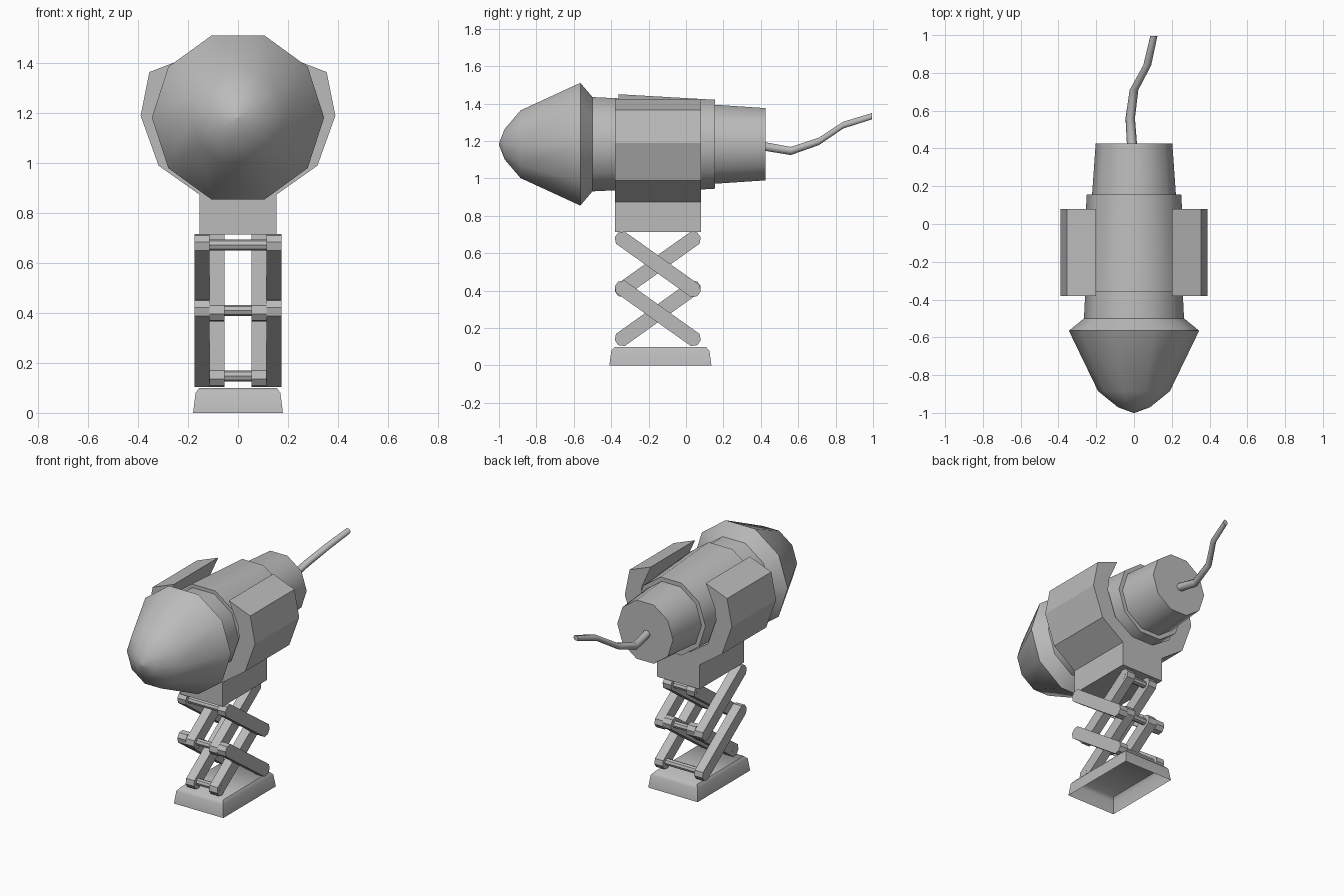
import bpy, bmesh, math
from mathutils import Vector

cube = bpy.data.objects.get("Cube")
if cube:
    bpy.data.objects.remove(cube, do_unlink=True)

grey = bpy.data.materials.new("plain_grey")
grey.use_nodes = True
GREY = (0.5, 0.5, 0.5, 1)
grey.diffuse_color = GREY
grey.node_tree.nodes["Principled BSDF"].inputs["Base Color"].default_value = GREY


def finish(name, bm, smooth=None):
    bmesh.ops.recalc_face_normals(bm, faces=bm.faces)
    mesh = bpy.data.meshes.new(name)
    bm.to_mesh(mesh)
    bm.free()
    mesh.materials.append(grey)
    obj = bpy.data.objects.new(name, mesh)
    bpy.context.collection.objects.link(obj)
    if smooth:
        bpy.ops.object.select_all(action='DESELECT')
        obj.select_set(True)
        bpy.context.view_layer.objects.active = obj
        bpy.ops.object.shade_smooth_by_angle(angle=math.radians(smooth))
    return obj


def skin(name, rings, cap_start=True, cap_end=True, smooth=None):
    """Bridge a list of equal-length point rings into a surface."""
    bm = bmesh.new()
    loops = [[bm.verts.new(p) for p in ring] for ring in rings]
    for a, b in zip(loops, loops[1:]):
        for i in range(len(a)):
            j = (i + 1) % len(a)
            bm.faces.new((a[i], a[j], b[j], b[i]))
    if cap_start:
        bm.faces.new(loops[0])
    if cap_end:
        bm.faces.new(loops[-1])
    return finish(name, bm, smooth)


def ring_y(center, radius, sides):
    x, y, z = center
    turns = [2 * math.pi * i / sides for i in range(sides)]
    return [(x + radius * math.cos(t), y, z + radius * math.sin(t)) for t in turns]


def lathe(name, profile, sides=10):
    return skin(name, [ring_y((0, y, AXIS), r, sides) for y, r in profile], smooth=40)


def prism_x(name, outline, x0, x1):
    return skin(name, [[(x, y, z) for y, z in outline] for x in (x0, x1)])


def box_ring(hx, hy, z):
    return [(sx * hx, MID + sy * hy, z) for sx, sy in ((-1, -1), (1, -1), (1, 1), (-1, 1))]


AXIS = 1.183    # height of the body axis
MID = -0.137    # depth of the stand centre

# Ten-sided nose and stepped body
lathe("nose_cone", [(-1, 0.004), (-0.97, 0.085), (-0.885, 0.19), (-0.565, 0.345),
                    (-0.5, 0.265)])
lathe("front_collar", [(-0.5, 0.265), (-0.36, 0.258)])
lathe("main_barrel", [(-0.36, 0.281), (0.155, 0.25)])
lathe("rear_barrel", [(0.155, 0.222), (0.425, 0.203)])

# Bent tail cord
path = [(-0.01, 0.41, 1.173), (-0.02, 0.56, 1.147), (0, 0.71, 1.198),
        (0.07, 0.84, 1.285), (0.105, 0.995, 1.333)]
skin("tail_cord", [ring_y(p, 0.027 - 0.002 * i, 6) for i, p in enumerate(path)], smooth=70)

# Cradle with two side wings, and the block below it
outer = [(0, 0.875), (0.155, 0.875), (0.318, 0.99), (0.39, 1.19), (0.355, 1.365), (0.2, 1.425)]
inner = [(0, 0.94), (0.08, 0.94), (0.215, 1.03), (0.275, 1.2), (0.265, 1.28), (0.2, 1.425)]
bm = bmesh.new()
for side in (1, -1):
    for k in range(len(outer) - 1):
        quad = [outer[k], outer[k + 1], inner[k + 1], inner[k]]
        quad = quad[:3] + ([quad[3]] if quad[3] != quad[2] else [])
        if outer[k + 1] == inner[k + 1]:
            quad = [outer[k], outer[k + 1], inner[k]]
        for y in (-0.38, 0.08):
            bm.faces.new([bm.verts.new((side * x, y, z)) for x, z in quad])
    for line in (outer, inner):
        for (xa, za), (xb, zb) in zip(line, line[1:]):
            bm.faces.new([bm.verts.new((side * x, y, z)) for x, y, z in
                          ((xa, -0.38, za), (xb, -0.38, zb), (xb, 0.08, zb), (xa, 0.08, za))])
bmesh.ops.remove_doubles(bm, verts=bm.verts, dist=0.0005)
finish("side_cradle", bm)
skin("cradle_block", [[(x, y - MID - 0.15 + MID + 0.15, z) for x, y in
                       ((-0.155, -0.38), (0.155, -0.38), (0.155, 0.08), (-0.155, 0.08))]
                      for z in (0.715, 0.875)])

# Scissor lift: crossed arms on both sides
FRONT, BACK = -0.335, 0.033
LEVELS = (0.148, 0.41, 0.672)


def arm(name, a, b, x0, x1):
    a, b = Vector(a), Vector(b)
    along = (b - a).normalized()
    across = Vector((-along.y, along.x))
    end = [(0.02, -0.04), (0.045, -0.016), (0.045, 0.016), (0.02, 0.04)]
    outline = [b + along * u + across * v for u, v in end]
    outline += [a - along * u - across * v for u, v in end]
    prism_x(name, outline, x0, x1)


for side, label in ((1, "left"), (-1, "right")):
    for low, high, stage in ((LEVELS[0], LEVELS[1], "lower"), (LEVELS[1], LEVELS[2], "upper")):
        arm(f"{label}_{stage}_outer_arm", (FRONT, high), (BACK, low), side * 0.115, side * 0.175)
        arm(f"{label}_{stage}_inner_arm", (FRONT, low), (BACK, high), side * 0.055, side * 0.115)

# Cross pins at every joint
for y, place in ((FRONT, "front"), (BACK, "back")):
    for z, level in zip(LEVELS, ("bottom", "middle", "top")):
        turns = [math.pi * i / 4 for i in range(8)]
        pin = [(y + 0.022 * math.cos(t), z + 0.022 * math.sin(t)) for t in turns]
        prism_x(f"{place}_{level}_pin", pin, -0.116, 0.116)

# Hollow foot, open underneath
skin("hollow_foot", [box_ring(0.18, 0.273, 0), box_ring(0.17, 0.262, 0.08),
                     box_ring(0.155, 0.243, 0.1)], cap_start=False, smooth=50)
